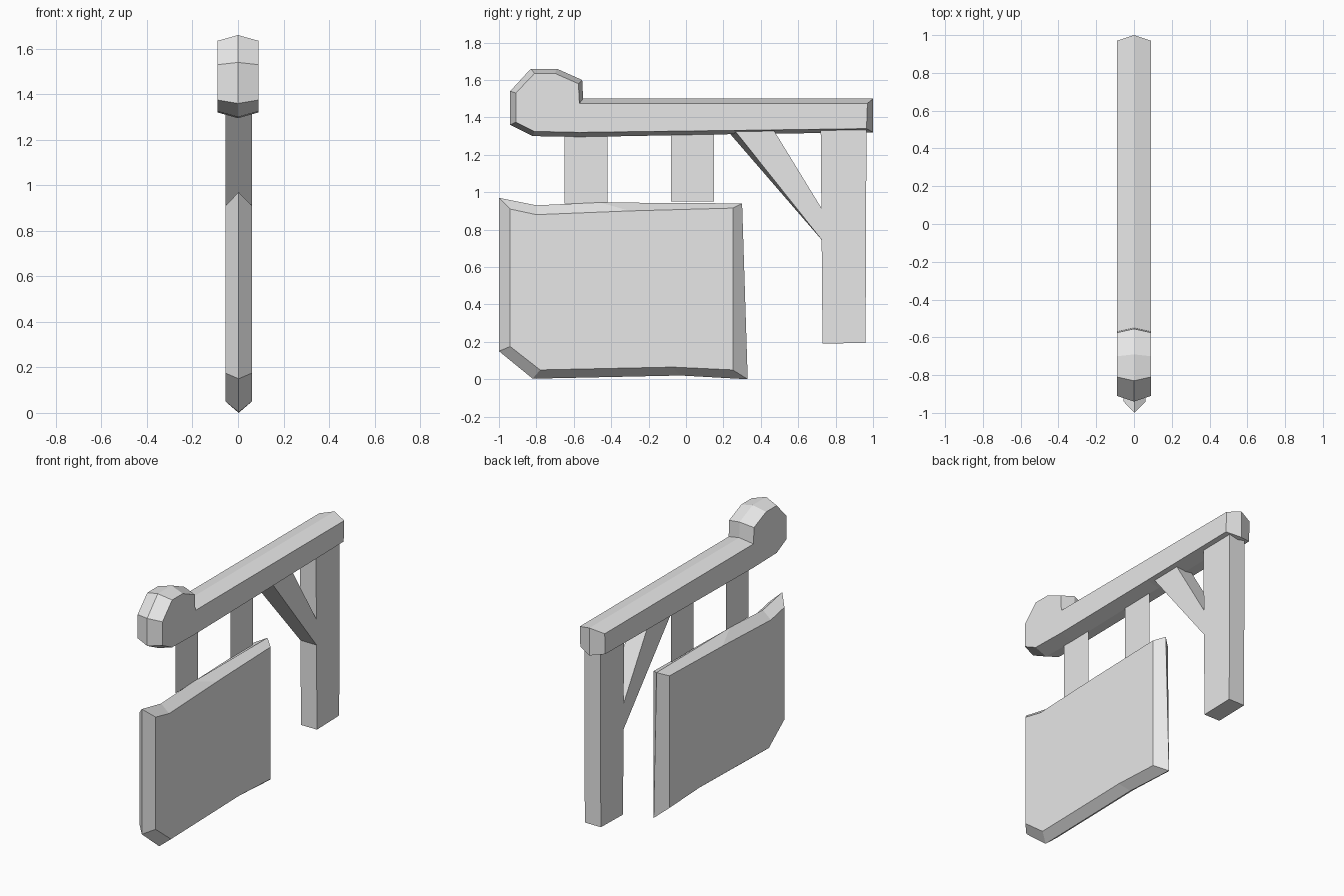
import bpy
import bmesh

cube = bpy.data.objects.get("Cube")
if cube:
    bpy.data.objects.remove(cube, do_unlink=True)

grey = bpy.data.materials.new("plain grey")
grey.use_nodes = True
colour = (0.8, 0.8, 0.8, 1)
grey.diffuse_color = colour
grey.node_tree.nodes["Principled BSDF"].inputs["Base Color"].default_value = colour


def loft(name, loops):
    """Skin a solid from matching (x, [(y, z), ...]) outlines; one outline gives a flat sheet."""
    bm = bmesh.new()
    rings = [[bm.verts.new((x, y, z)) for y, z in pts] for x, pts in loops]
    bm.faces.new(rings[0])
    if len(rings) > 1:
        bm.faces.new(rings[-1])
    for a, b in zip(rings, rings[1:]):
        for i in range(len(a)):
            j = (i + 1) % len(a)
            bm.faces.new((a[i], a[j], b[j], b[i]))
    bmesh.ops.recalc_face_normals(bm, faces=bm.faces)
    mesh = bpy.data.meshes.new(name)
    bm.to_mesh(mesh)
    bm.free()
    mesh.materials.append(grey)
    obj = bpy.data.objects.new(name, mesh)
    bpy.context.collection.objects.link(obj)
    return obj


def ridged_slab(name, centre, half, side, ridge):
    """Slab with flat sides and a ridge running round its rim."""
    return loft(name, [(centre - half, side), (centre, ridge), (centre + half, side)])


# Top beam with its knobbed front end
ridged_slab(
    "beam", 0, 0.09,
    [(-0.91, 1.53), (-0.81, 1.635), (-0.70, 1.635), (-0.575, 1.58), (-0.57, 1.475),
     (0.97, 1.475), (0.965, 1.34), (0.23, 1.33), (-0.57, 1.32), (-0.81, 1.325), (-0.91, 1.375)],
    [(-0.94, 1.54), (-0.83, 1.66), (-0.69, 1.66), (-0.555, 1.60), (-0.55, 1.50),
     (1.0, 1.50), (1.0, 1.32), (0.23, 1.31), (-0.57, 1.295), (-0.82, 1.30), (-0.94, 1.36)])

# Hanging sign board
ridged_slab(
    "sign_board", 0.003, 0.058,
    [(-0.94, 0.91), (-0.80, 0.88), (-0.30, 0.90), (0.25, 0.915),
     (0.25, 0.05), (-0.07, 0.065), (-0.78, 0.05), (-0.94, 0.175)],
    [(-1.0, 0.97), (-0.80, 0.93), (-0.46, 0.945), (0.30, 0.94),
     (0.33, 0), (-0.03, 0.02), (-0.82, 0.003), (-1.0, 0.15)])

# Rear post, slightly tapered
post = [(0.73, 0.19), (0.96, 0.195), (0.965, 1.36), (0.72, 1.36)]
loft("post", [(-0.055, post), (0.061, post)])

# Diagonal brace, its underside slightly skewed
loft("brace", [
    (-0.055, [(0.22, 1.33), (0.47, 1.33), (0.73, 0.905), (0.73, 0.74)]),
    (0.061, [(0.26, 1.33), (0.47, 1.33), (0.73, 0.905), (0.73, 0.74)])])

# Flat hanging straps
for name, y, bottom in (("front_strap", -0.65, 0.94), ("rear_strap", -0.08, 0.95)):
    loft(name, [(0.003, [(y, bottom), (y + 0.23, bottom), (y + 0.23, 1.33), (y, 1.33)])])
